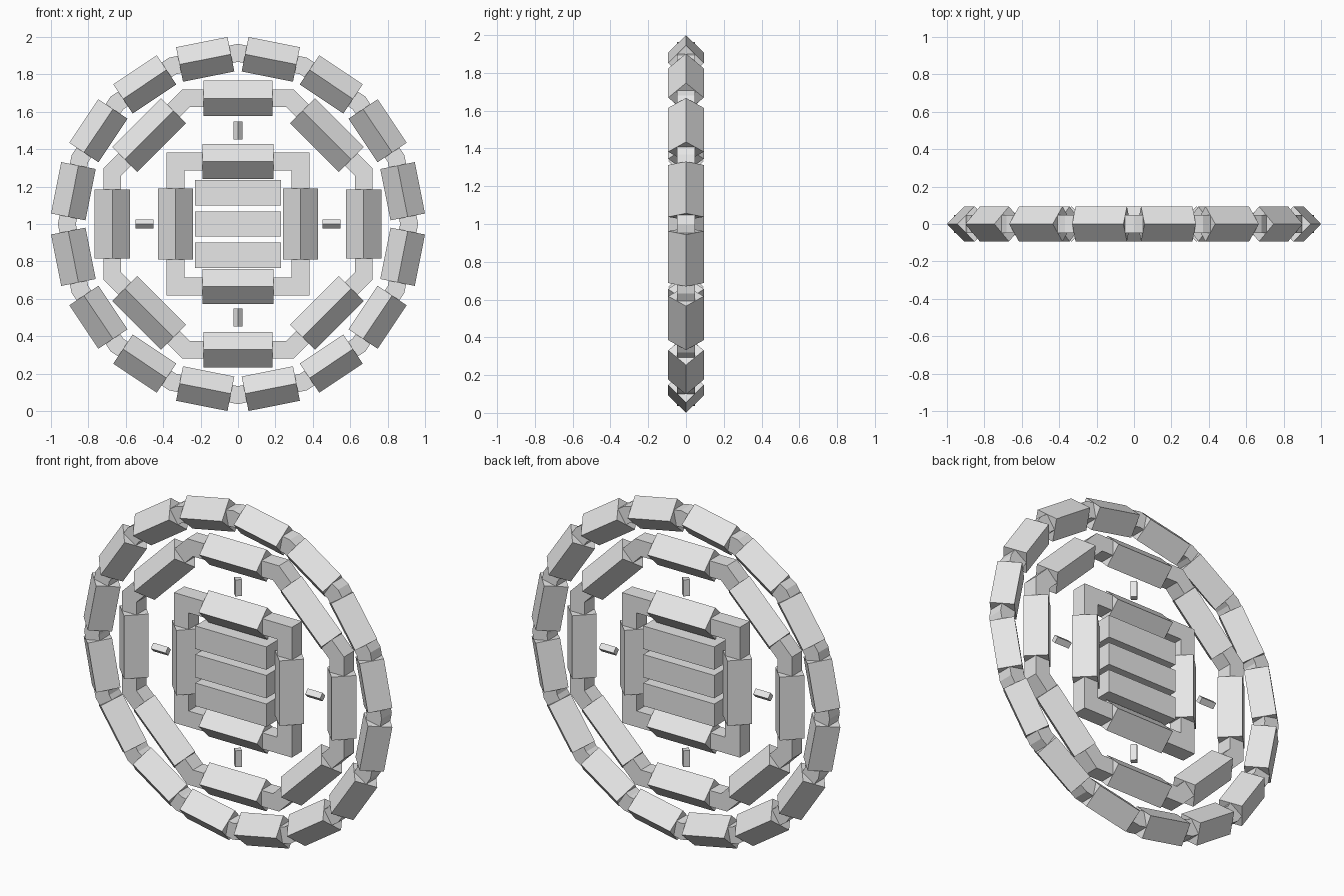
import bpy, bmesh
from math import cos, sin, pi, tau
from mathutils import Vector

old = bpy.data.objects.get("Cube")
if old:
    bpy.data.objects.remove(old)

grey = bpy.data.materials.new("plain grey")
grey.use_nodes = True
grey.diffuse_color = (0.8, 0.8, 0.8, 1)
grey.node_tree.nodes["Principled BSDF"].inputs["Base Color"].default_value = (0.8, 0.8, 0.8, 1)

HUB = Vector((0, 0, 1))
DEPTH = Vector((0, 1, 0))


def radial(a):
    return Vector((cos(a), 0, sin(a)))


def diamond(r):
    return [(r, 0), (0, r), (-r, 0), (0, -r)]


def square(h):
    return [(h, h), (-h, h), (-h, -h), (h, -h)]


def finish(name, bm):
    bmesh.ops.recalc_face_normals(bm, faces=bm.faces)
    mesh = bpy.data.meshes.new(name)
    bm.to_mesh(mesh)
    bm.free()
    mesh.materials.append(grey)
    obj = bpy.data.objects.new(name, mesh)
    bpy.context.collection.objects.link(obj)
    return obj


def bridge(bm, a, b):
    for i in range(len(a)):
        j = (i + 1) % len(a)
        bm.faces.new((a[i], a[j], b[j], b[i]))


def prism(name, centre, angle, half, section):
    """Straight bar along the given angle in the upright plane."""
    along, across = radial(angle), radial(angle + pi / 2)
    bm = bmesh.new()
    ends = [[bm.verts.new(centre + along * s * half + across * u + DEPTH * v)
             for u, v in section] for s in (-1, 1)]
    bridge(bm, *ends)
    for end in ends:
        bm.faces.new(end)
    return finish(name, bm)


def frame(name, sides, apothem, h):
    """Polygonal hoop of square section with mitred corners."""
    bm = bmesh.new()
    loops = []
    for i in range(sides):
        d = radial((i + 0.5) * tau / sides + start(sides)) / cos(pi / sides)
        loops.append([bm.verts.new(HUB + d * (apothem + u) + DEPTH * v)
                      for u, v in square(h)])
    for i in range(sides):
        bridge(bm, loops[i], loops[(i + 1) % sides])
    return finish(name, bm)


def start(sides):
    # the outer ring has a corner, not a side, at the top
    return pi / sides if sides == 16 else 0


# Three hoops, each carrying a diamond block on every side
for label, sides, apothem, half in (("outer", 16, 0.8975, 0.14),
                                    ("middle", 8, 0.672, 0.185),
                                    ("inner", 4, 0.334, 0.19)):
    frame(label + "_hoop", sides, apothem, 0.047)
    for i in range(sides):
        a = i * tau / sides + start(sides)
        prism(f"{label}_block_{i + 1}", HUB + radial(a) * apothem,
              a + pi / 2, half, diamond(0.094))

# Small pins between the inner and middle hoops
for i in range(4):
    a = i * pi / 2
    prism(f"pin_{i + 1}", HUB + radial(a) * 0.5, a, 0.048, diamond(0.025))

# Three level bars filling the centre
for i in (-1, 0, 1):
    prism(f"centre_bar_{i + 2}", HUB + Vector((0, 0, 0.167 * i)), 0, 0.23, square(0.067))
